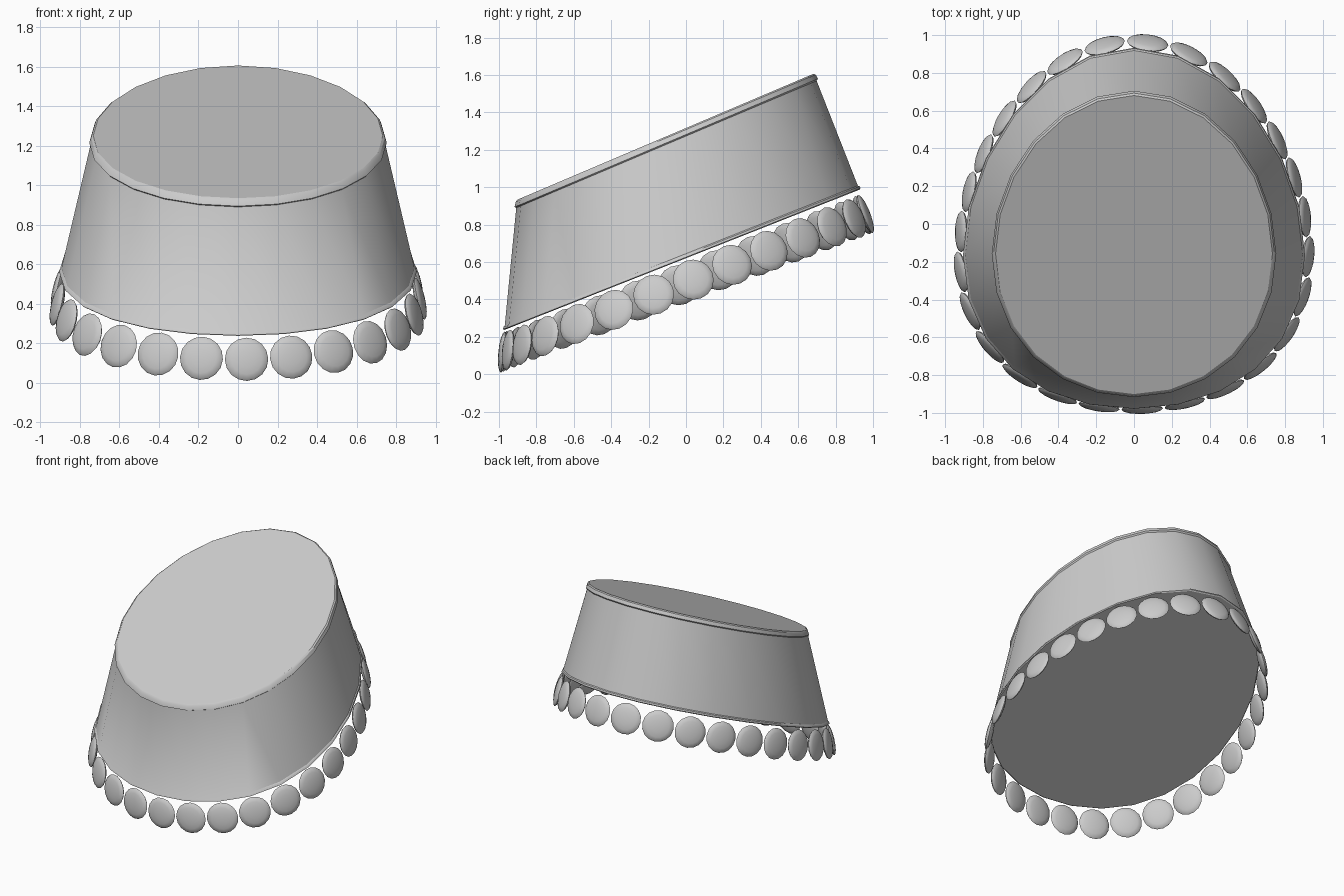
import bpy, bmesh, math
from mathutils import Vector, Matrix

if "Cube" in bpy.data.objects:
    bpy.data.objects.remove(bpy.data.objects["Cube"])

# tilted egg-shaped rings: centre, half width along x, half length vector, egg amount
TOP = (Vector((0, -0.11, 1.27)), 0.742, Vector((0, 0.80, 0.34)), 0.06)
RIM = (Vector((0, -0.022, 0.612)), 0.905, Vector((0, 0.955, 0.377)), 0.15)
BEADS = (Vector((0, -0.009, 0.488)), 0.92, Vector((0, 0.971, 0.37)), 0.15)


def on_ring(ring, a, k=1.0):
    c, w, h, egg = ring
    side = Vector((w * math.sin(a), 0, 0))
    return c + (side - h * (math.cos(a) + egg * math.sin(a) ** 2)) * k


def finish(name, bm, angle):
    bmesh.ops.recalc_face_normals(bm, faces=bm.faces)
    me = bpy.data.meshes.new(name)
    bm.to_mesh(me)
    bm.free()
    ob = bpy.data.objects.new(name, me)
    bpy.context.collection.objects.link(ob)
    bpy.ops.object.select_all(action='DESELECT')
    ob.select_set(True)
    bpy.context.view_layer.objects.active = ob
    bpy.ops.object.shade_smooth_by_angle(angle=math.radians(angle))
    for p in me.polygons:  # flat end caps
        if len(p.vertices) > 4:
            p.use_smooth = False
    return ob


# tilted tapering body with a lip at the top and a thin bead at the bottom
SEG = 24
profile = [(0.0, 0.988), (0.012, 1.0), (0.05, 1.004), (0.062, 0.992),
           (0.965, 0.994), (0.975, 1.001), (0.992, 1.002), (1.0, 0.994)]
bm = bmesh.new()
rings = []
for s, k in profile:
    ring = tuple(a + (b - a) * s for a, b in zip(TOP, RIM))
    rings.append([bm.verts.new(on_ring(ring, 2 * math.pi * i / SEG, k)) for i in range(SEG)])
for r0, r1 in zip(rings, rings[1:]):
    for i in range(SEG):
        j = (i + 1) % SEG
        bm.faces.new((r0[i], r0[j], r1[j], r1[i]))
bm.faces.new(rings[0])
bm.faces.new(rings[-1])
finish("body", bm, 32)

# evenly spaced lens-shaped discs hanging along the lower rim, following the wall's flare
COUNT, STEPS = 27, 4000
pts = [on_ring(BEADS, 2 * math.pi * i / STEPS) for i in range(STEPS + 1)]
lengths = [0.0]
for p, q in zip(pts, pts[1:]):
    lengths.append(lengths[-1] + (q - p).length)
bm = bmesh.new()
k = 0
for n in range(COUNT):
    target = 0.042 + lengths[-1] * n / COUNT
    while lengths[k] < target:
        k += 1
    a = 2 * math.pi * k / STEPS
    centre = on_ring(BEADS, a)
    tangent = (on_ring(BEADS, a + 0.01) - on_ring(BEADS, a - 0.01)).normalized()
    up = on_ring(TOP, a) - on_ring(RIM, a)
    up = (up - tangent * up.dot(tangent)).normalized()
    out = tangent.cross(up)
    rot = Matrix((tangent, up, out)).transposed().to_4x4()
    mat = Matrix.Translation(centre) @ rot @ Matrix.Diagonal((0.11, 0.11, 0.024, 1))
    bmesh.ops.create_uvsphere(bm, u_segments=16, v_segments=8, radius=1, matrix=mat)
finish("rim_discs", bm, 60)
